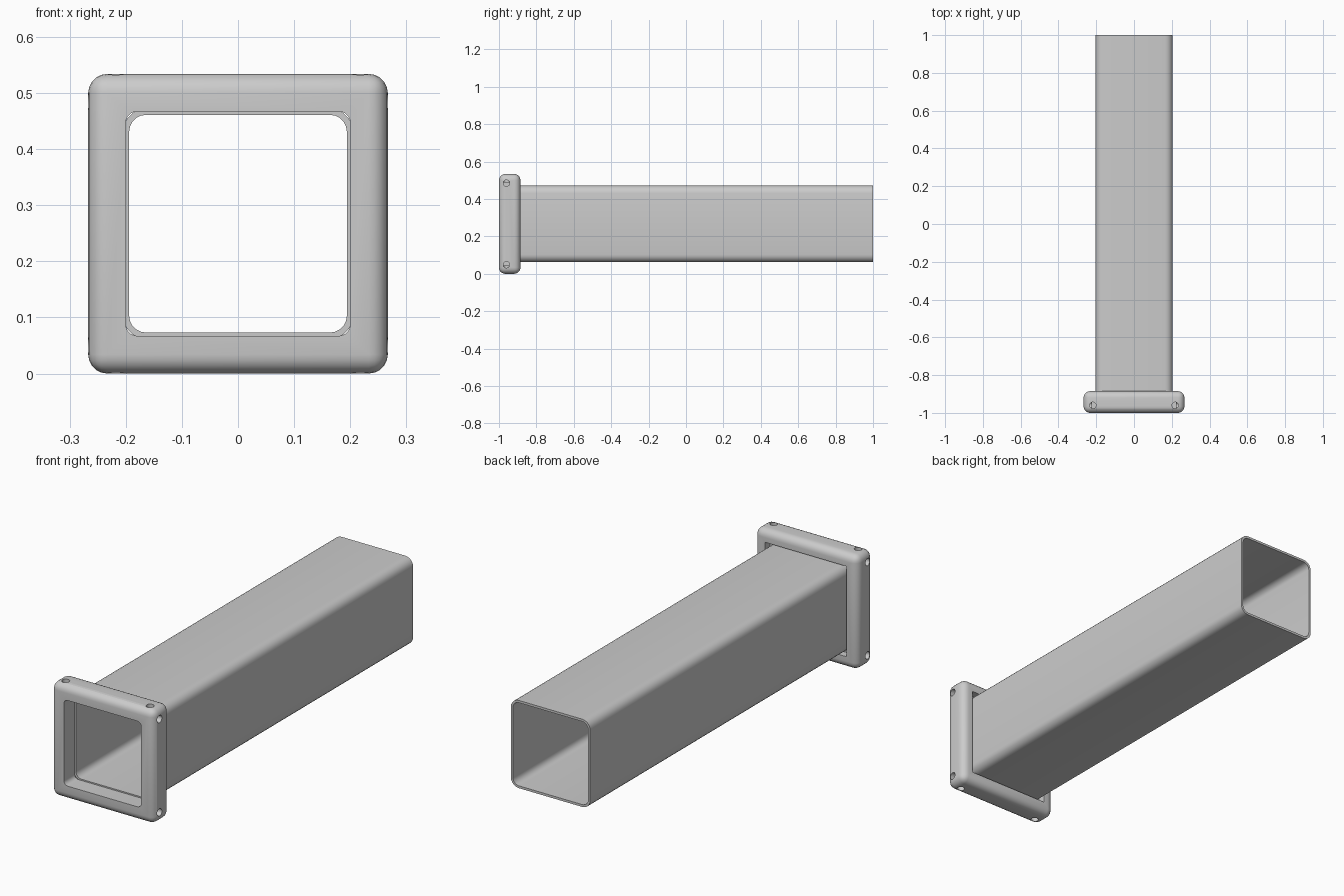
import bpy, bmesh
from math import pi, sin, cos, radians

if "Cube" in bpy.data.objects:
    bpy.data.objects.remove(bpy.data.objects["Cube"])

CZ = 0.267          # height of the tube axis
FRONT, BACK = -1.0, -0.885


def rounded_square(h, r, seg=5):
    """Outline of a square (half size h, corner radius r) as x, z points."""
    if r == 0:
        return [(h, h + CZ), (-h, h + CZ), (-h, CZ - h), (h, CZ - h)]
    pts = []
    for i, (sx, sz) in enumerate([(1, 1), (-1, 1), (-1, -1), (1, -1)]):
        for k in range(seg + 1):
            a = pi / 2 * (i + k / seg)
            pts.append((sx * (h - r) + r * cos(a), CZ + sz * (h - r) + r * sin(a)))
    return pts


def finish(name, bm):
    bmesh.ops.recalc_face_normals(bm, faces=bm.faces)
    me = bpy.data.meshes.new(name)
    bm.to_mesh(me)
    bm.free()
    ob = bpy.data.objects.new(name, me)
    bpy.context.collection.objects.link(ob)
    return ob


def ring(bm, pts, y):
    return [bm.verts.new((x, y, z)) for x, z in pts]


def bridge(bm, a, b):
    n = len(a)
    for i in range(n):
        j = (i + 1) % n
        bm.faces.new((a[i], a[j], b[j], b[i]))


def prism(name, pts, y0, y1):
    bm = bmesh.new()
    a, b = ring(bm, pts, y0), ring(bm, pts, y1)
    bridge(bm, a, b)
    bm.faces.new(a)
    bm.faces.new(b)
    return finish(name, bm)


def cut(target, cutter):
    cutter.hide_render = True
    m = target.modifiers.new("cut", 'BOOLEAN')
    m.operation, m.solver, m.object = 'DIFFERENCE', 'EXACT', cutter
    bpy.context.view_layer.objects.active = target
    bpy.ops.object.modifier_apply(modifier=m.name)
    bpy.data.objects.remove(cutter)


def smooth(ob):
    bpy.ops.object.select_all(action='DESELECT')
    ob.select_set(True)
    bpy.context.view_layer.objects.active = ob
    bpy.ops.object.shade_smooth_by_angle(angle=radians(32))


# collar: rounded block
collar = prism("collar", rounded_square(0.267, 0), FRONT, BACK)
bev = collar.modifiers.new("round", 'BEVEL')
bev.width, bev.segments = 0.034, 5
bpy.context.view_layer.objects.active = collar
bpy.ops.object.modifier_apply(modifier=bev.name)

# front opening, then the wider square socket that takes the tube
cut(collar, prism("opening_cutter", rounded_square(0.2, 0.02), -1.1, -0.8))
cut(collar, prism("socket_cutter", rounded_square(0.211, 0), -0.92, -0.8))

# blind screw holes: two near the corners of each of the four sides
for side in range(4):
    a = side * pi / 2
    for s in (-0.218, 0.218):
        d = 0.265
        x, z = d * cos(a) - s * sin(a), d * sin(a) + s * cos(a)
        bpy.ops.mesh.primitive_cylinder_add(
            vertices=20, radius=0.017, depth=0.08,
            location=(x, -0.96, z + CZ), rotation=(0, pi / 2 - a, 0))
        cut(collar, bpy.context.object)
smooth(collar)

# square tube: outer and inner walls with open ends
bm = bmesh.new()
outer, inner = rounded_square(0.205, 0.041), rounded_square(0.194, 0.030)
o0, o1 = ring(bm, outer, -0.92), ring(bm, outer, 1.0)
i0, i1 = ring(bm, inner, -0.92), ring(bm, inner, 1.0)
for p, q in ((o0, o1), (o1, i1), (i1, i0), (i0, o0)):
    bridge(bm, p, q)
tube = finish("square_tube", bm)
smooth(tube)
